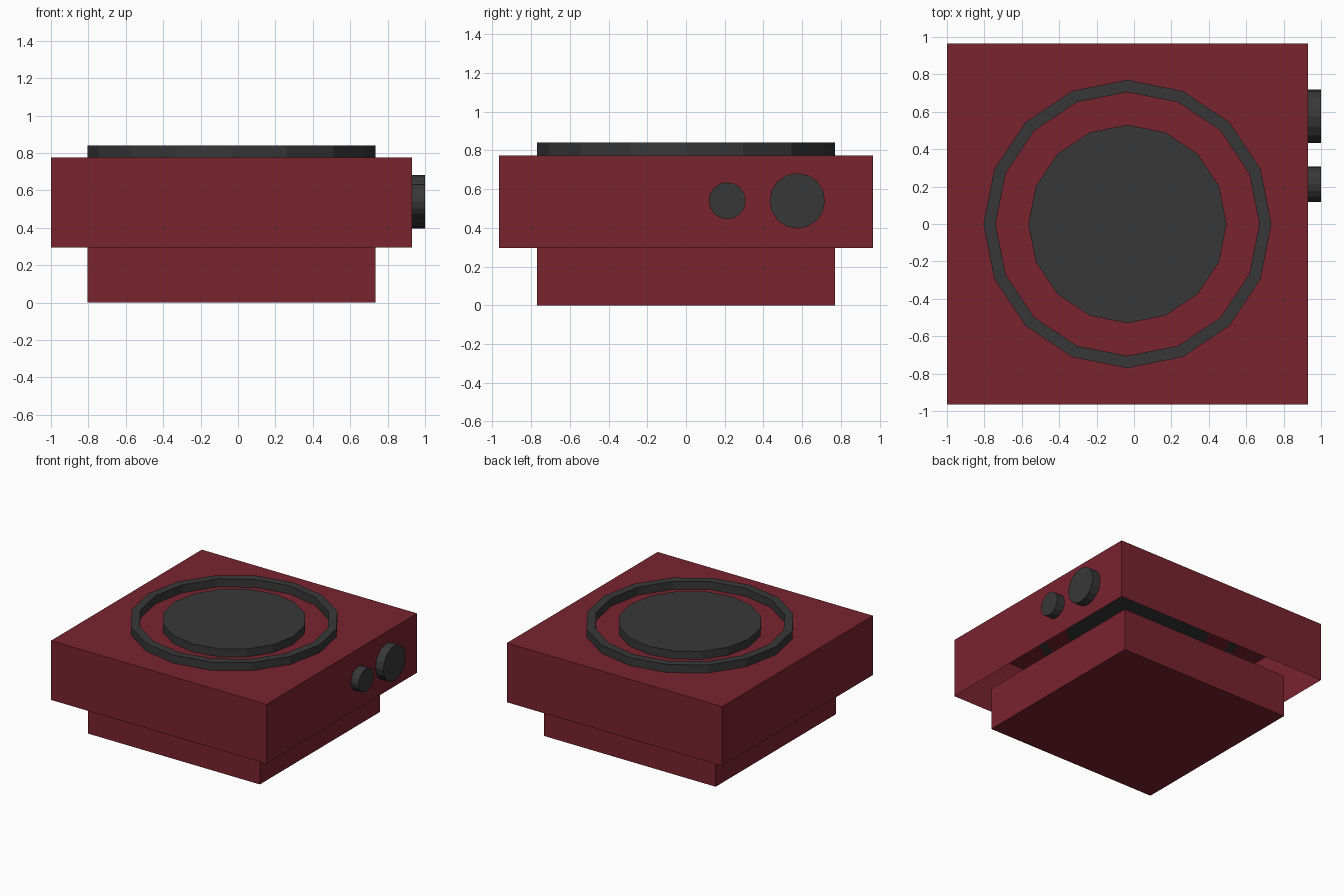
import bpy, bmesh, math
from mathutils import Matrix

if "Cube" in bpy.data.objects:
    bpy.data.objects.remove(bpy.data.objects["Cube"])

CX = -0.035          # centre of the body in x
TOP, RIM = 0.775, 0.84
SIDES = 16


def material(name, rgb):
    m = bpy.data.materials.new(name)
    m.diffuse_color = (*rgb, 1)
    m.use_nodes = True
    m.node_tree.nodes["Principled BSDF"].inputs["Base Color"].default_value = m.diffuse_color
    return m


red = material("dark red", (0.19, 0.017, 0.027))
grey = material("charcoal", (0.039, 0.039, 0.039))


def finish(name, bm, mat):
    me = bpy.data.meshes.new(name)
    bm.to_mesh(me)
    bm.free()
    me.materials.append(mat)
    ob = bpy.data.objects.new(name, me)
    bpy.context.collection.objects.link(ob)
    return ob


def box(name, half, z0, z1, mat, open_side):
    """Square box with one open side: -1 for the bottom, 1 for the top."""
    bm = bmesh.new()
    bmesh.ops.create_cube(bm, size=1, matrix=Matrix.Translation((CX, 0, (z0 + z1) / 2))
                          @ Matrix.Diagonal((2 * half, 2 * half, z1 - z0, 1)))
    bm.normal_update()
    hidden = [f for f in bm.faces if f.normal.z * open_side > 0.9]
    bmesh.ops.delete(bm, geom=hidden, context='FACES_ONLY')
    return finish(name, bm, mat)


def disc(name, radius, depth, matrix, mat):
    bm = bmesh.new()
    bmesh.ops.create_cone(bm, cap_ends=True, segments=SIDES, radius1=radius,
                          radius2=radius, depth=depth, matrix=matrix)
    return finish(name, bm, mat)


def ring(name, outer, inner, z0, z1, mat):
    bm = bmesh.new()
    loops = []
    for r, z in ((outer, z0), (outer, z1), (inner, z1), (inner, z0)):
        loops.append([bm.verts.new((CX + r * math.cos(a), r * math.sin(a), z))
                      for a in (2 * math.pi * i / SIDES for i in range(SIDES))])
    for k in range(4):
        a, b = loops[k], loops[(k + 1) % 4]
        for i in range(SIDES):
            j = (i + 1) % SIDES
            bm.faces.new((a[i], a[j], b[j], b[i]))
    bmesh.ops.recalc_face_normals(bm, faces=bm.faces)
    return finish(name, bm, mat)


# Hollow upper body, open underneath, over a narrower foot
box("upper_body", 0.965, 0.295, TOP, red, -1)
box("foot", 0.77, 0.0, 0.345, red, 1)

# Raised rim and disc on top
ring("top_rim", 0.77, 0.705, TOP, RIM, grey)
disc("top_disc", 0.53, RIM - TOP, Matrix.Translation((CX, 0, (TOP + RIM) / 2)), grey)

# Two round knobs on the right side
for name, y, r in (("small_knob", 0.213, 0.095), ("large_knob", 0.575, 0.143)):
    disc(name, r, 0.07, Matrix.Translation((0.965, y, 0.54))
         @ Matrix.Rotation(math.pi / 2, 4, 'Y'), grey)
